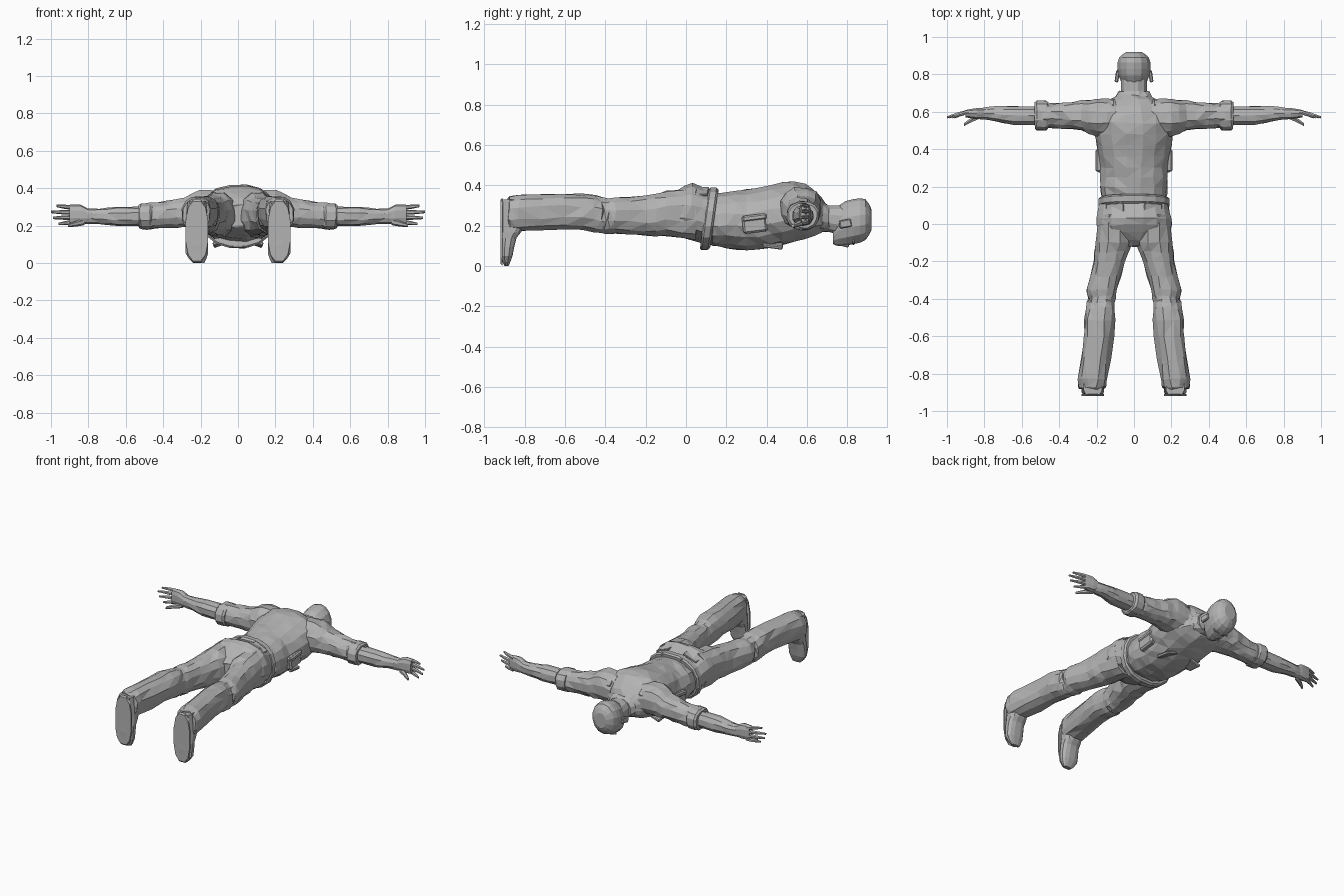
import bpy, bmesh, math, random
from mathutils import Vector, Matrix

random.seed(4)
default_cube = bpy.data.objects.get("Cube")
if default_cube:
    bpy.data.objects.remove(default_cube)

grey = bpy.data.materials.new("plain grey")
grey.use_nodes = True
grey.diffuse_color = (.45, .45, .45, 1)
grey.node_tree.nodes["Principled BSDF"].inputs["Base Color"].default_value = grey.diffuse_color


def finish(name, bm, mirror):
    """Turn the working mesh into a flat shaded object, mirrored to the right if paired."""
    bmesh.ops.recalc_face_normals(bm, faces=bm.faces)
    mesh = bpy.data.meshes.new(name)
    bm.to_mesh(mesh)
    bm.free()
    mesh.materials.append(grey)
    obj = bpy.data.objects.new(name, mesh)
    bpy.context.collection.objects.link(obj)
    if mirror:
        modifier = obj.modifiers.new("Mirror", "MIRROR")
        modifier.use_mirror_merge = False


def smooth_between(keys, steps):
    """Insert sections between the key sections along a flowing curve."""
    keys = [Vector(key) for key in keys]
    result = []
    for i in range(len(keys) - 1):
        before, start = keys[max(i - 1, 0)], keys[i]
        end, after = keys[i + 1], keys[min(i + 2, len(keys) - 1)]
        for step in range(steps):
            f = step / steps
            bend = (after - end - start + before) * f + (end - start - start + before)
            tangent_in, tangent_out = (end - before) / 2, (after - start) / 2
            blend = f * f * (3 - 2 * f)
            ease_in, ease_out = f * (1 - f) ** 2, f * f * (f - 1)
            result.append(start.lerp(end, blend) + tangent_in * ease_in + tangent_out * ease_out)
    return result + [keys[-1]]


def loft(name, axis, keys, sides=12, steps=2, mirror=True, crease=0, squareness=2.3, skew=0):
    """Skin oval sections; a key is position, two centre coordinates, then two half sizes."""
    bm = bmesh.new()
    rings = []
    swell = math.cos(math.pi / sides) ** -.5
    for position, centre_a, centre_b, half_a, half_b in smooth_between(keys, steps):
        ring = []
        for i in range(sides):
            angle = math.tau * (i + .5) / sides
            c, s = math.cos(angle), math.sin(angle)
            a = centre_a + half_a * swell * math.copysign(abs(c) ** (2 / squareness), c)
            b = centre_b + half_b * swell * math.copysign(abs(s) ** (2 / squareness), s)
            point = Vector({"x": (position, a, b), "y": (a, position, b), "z": (a, b, position)}[axis])
            point += Vector([random.uniform(-crease, crease) for _ in range(3)])
            point.y += skew * (b - centre_b)
            ring.append(bm.verts.new(point))
        rings.append(ring)
    for first, second in zip(rings, rings[1:]):
        for i in range(sides):
            j = (i + 1) % sides
            bm.faces.new((first[i], first[j], second[j], second[i]))
    bm.faces.new(rings[0])
    bm.faces.new(rings[-1])
    if crease:
        bmesh.ops.triangulate(bm, faces=bm.faces, quad_method="SHORT_EDGE")
    finish(name, bm, mirror)


def body(name, keys, **options):
    """Centred sections along the spine: position, half width, front and back height."""
    sections = [(y, 0, (front + back) / 2, width, (back - front) / 2) for y, width, front, back in keys]
    loft(name, "y", sections, mirror=False, **options)


def block(name, centre, size, tilt=(0, 0, 0), mirror=True):
    """A box with narrow bevels, tilted in degrees about each axis in turn."""
    bm = bmesh.new()
    turn = Matrix.Identity(4)
    for angle, axis in zip(tilt, "XYZ"):
        turn = Matrix.Rotation(math.radians(angle), 4, axis) @ turn
    bmesh.ops.create_cube(bm, size=1)
    bmesh.ops.scale(bm, vec=size, verts=bm.verts)
    bmesh.ops.bevel(bm, geom=bm.edges[:], offset=min(size) / 4, segments=1, affect="EDGES")
    bmesh.ops.transform(bm, matrix=Matrix.Translation(centre) @ turn, verts=bm.verts)
    finish(name, bm, mirror)


# Torso, seat, neck and head along the spine
body("shirt", [(.13, .17, .1, .36), (.2, .18, .09, .37), (.3, .18, .08, .38), (.42, .2, .09, .4),
               (.54, .21, .12, .42), (.63, .18, .15, .38), (.69, .08, .18, .31)],
     sides=16, crease=.005, squareness=2.1)
body("trouser_seat", [(-.12, .08, .19, .31), (-.04, .19, .15, .38), (.03, .2, .13, .41), (.13, .18, .1, .37)],
     sides=16, crease=.004)
body("belt", [(.09, .18, .09, .38), (.1, .19, .08, .39), (.13, .19, .08, .39), (.14, .18, .09, .38)],
     sides=16, steps=1, skew=.14)
body("collar", [(.66, .11, .17, .33), (.71, .08, .17, .3)], crease=.003)
body("neck", [(.66, .07, .18, .3), (.78, .07, .15, .3)])
body("head", [(.73, .04, .11, .2), (.76, .07, .1, .3), (.83, .09, .11, .33), (.89, .08, .13, .33),
              (.92, .04, .18, .28)], sides=14, squareness=2.1)

# Facial features and ears
block("nose", (0, .79, .11), (.02, .04, .03), tilt=(-14, 0, 0), mirror=False)
block("brow", (.03, .83, .12), (.05, .01, .02), tilt=(0, -12, 0))
block("ear", (.09, .79, .21), (.02, .06, .04), tilt=(10, 0, 8))

# Trouser legs, pinched and bulging around the knees
loft("trouser_leg", "y", [(.05, .1, .26, .09, .13), (-.1, .11, .26, .1, .11), (-.2, .13, .25, .08, .1),
                          (-.35, .17, .25, .08, .09), (-.4, .17, .25, .07, .09),
                          (-.45, .18, .26, .08, .09), (-.6, .19, .27, .08, .09),
                          (-.83, .22, .26, .08, .09), (-.88, .22, .26, .07, .08)], crease=.006)

# Boots with the toes pointing down
loft("boot", "z", [(0, .21, -.89, .03, .01), (.05, .22, -.89, .06, .03), (.14, .22, -.88, .06, .04),
                   (.2, .22, -.86, .06, .06), (.33, .22, -.87, .05, .05)], squareness=2.6)
loft("boot_sole", "y", [(-.92, .22, .17, .06, .16), (-.91, .22, .17, .06, .17)], steps=1, squareness=2.6)

# Sleeves, rolled cuffs and forearms
loft("sleeve", "x", [(.1, .57, .28, .1, .1), (.2, .57, .29, .1, .1), (.28, .58, .27, .08, .08),
                     (.38, .58, .26, .07, .07), (.49, .58, .25, .06, .07)], crease=.005)
loft("rolled_cuff", "x", [(.46, .58, .25, .07, .07), (.47, .58, .25, .08, .07),
                          (.52, .58, .25, .08, .07), (.53, .58, .25, .07, .06)], steps=1, crease=.002)
loft("forearm", "x", [(.5, .58, .25, .05, .05), (.65, .58, .25, .05, .05), (.74, .59, .25, .04, .04),
                      (.82, .59, .25, .03, .04)], sides=10, crease=.002)

# Hands: palm, four spread fingers and a thumb
loft("palm", "x", [(.79, .59, .25, .03, .03), (.84, .59, .26, .03, .05), (.9, .59, .26, .02, .05)],
     sides=10, squareness=2.6)


def finger(name, root, tip, thickness):
    """A tapering finger that curls forward toward its tip."""
    keys = []
    for f in (0, .5, 1):
        x, y, z = Vector(root).lerp(Vector(tip), f)
        radius = thickness * (1 - f * f / 2)
        keys.append((x, y + f * (1 - f) * thickness, z, radius, radius))
    loft(name, "x", keys, sides=6, squareness=2)


for label, row, tip in (("little", -1.5, .96), ("ring", -.5, .99), ("middle", .5, 1), ("index", 1.5, .97)):
    finger(label + "_finger", (.88, .6, .257 + row * .026), (tip, .57, .257 + row * .032), .012)
finger("thumb", (.82, .58, .22), (.91, .53, .2), .016)

# Pouches, pockets, buckle and shoulder straps
block("side_pouch", (.18, .34, .21), (.04, .12, .09), tilt=(7, 0, 0))
block("side_pouch_flap", (.18, .34, .24), (.05, .12, .03), tilt=(7, 0, 0))
block("hip_pocket", (.1, .07, .37), (.1, .08, .01), tilt=(0, 22, -4))
block("chest_pocket", (.09, .43, .11), (.09, .1, .02), tilt=(-8, 20, 0))
block("belt_buckle", (0, .09, .09), (.06, .04, .02), mirror=False)
block("belt_loop", (.07, .13, .37), (.02, .06, .02), tilt=(0, 10, 0))
block("shoulder_strap", (.15, .64, .34), (.09, .04, .01), tilt=(-45, 12, -12))
